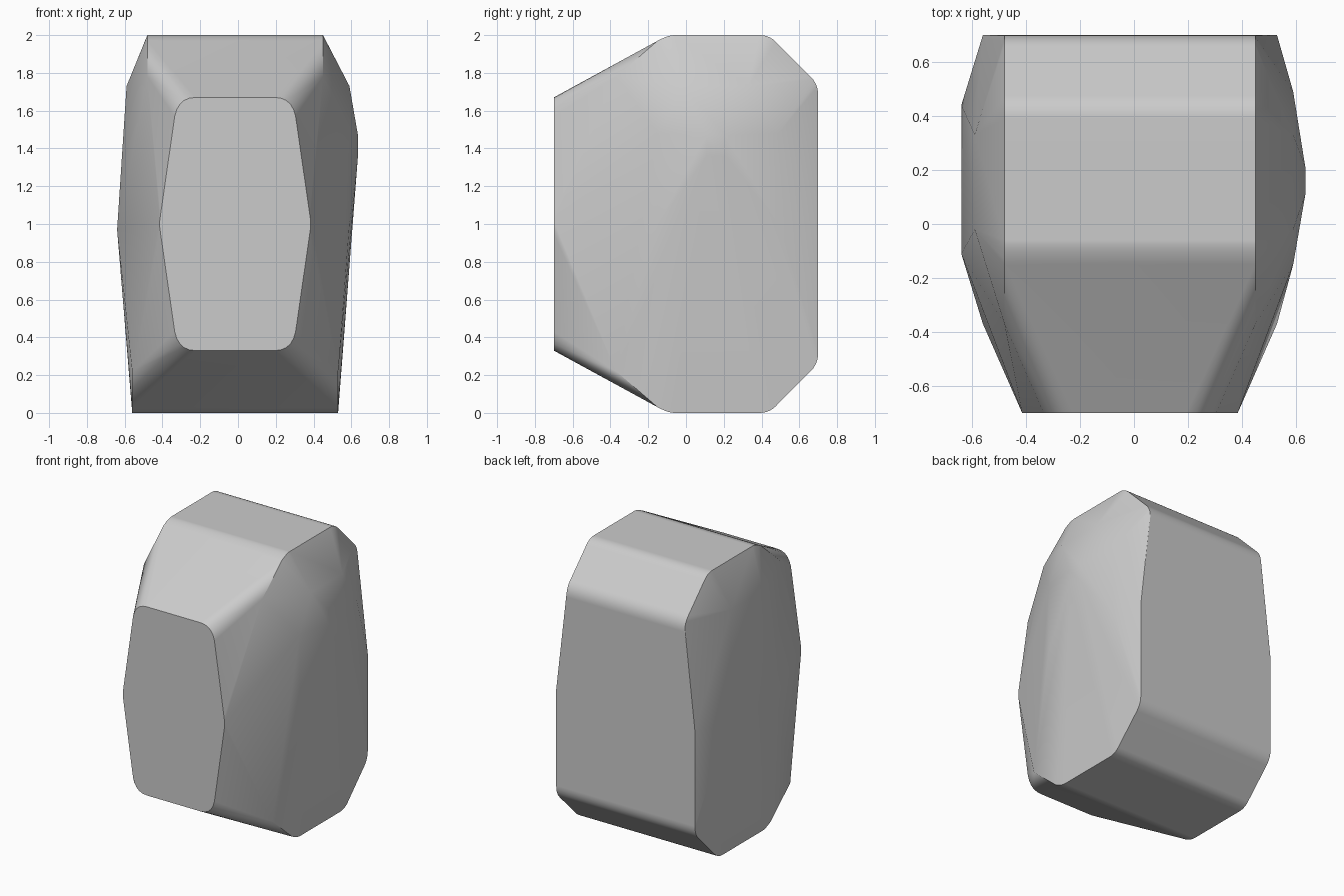
import bpy, bmesh, math
from mathutils import Vector

default = bpy.data.objects.get("Cube")
if default:
    bpy.data.objects.remove(default, do_unlink=True)


def rounded(a, c, b, steps=5):
    """Soft corner from a to b, pulled towards c."""
    a, b, c = Vector(a), Vector(b), Vector(c)
    ts = [i / steps for i in range(steps + 1)]
    return [(1 - t) ** 2 * a + 2 * t * (1 - t) * c + t * t * b for t in ts]


# Side profile (y, height above or below the middle), mirrored top to bottom
profile = (rounded((-0.15, 0.97), (-0.095, 1), (-0.06, 1))
           + rounded((0.39, 1), (0.44, 1), (0.475, 0.965))
           + rounded((0.66, 0.78), (0.70, 0.74), (0.70, 0.68)))

# Front plate outline (x, height), mirrored in both directions
plate = (rounded((0.21, 0.67), (0.30, 0.67), (0.32, 0.57))
         + rounded((0.395, 0.05), (0.405, 0), (0.395, -0.05), 3))

points = []
mid = -0.015
for side in (-1, 1):
    # Narrow rim above, wide rim below
    for y, h in profile:
        points.append((mid + side * 0.465, y, 1 + h))
        points.append((mid + side * 0.545, y, 1 - h))
    points.append((mid + side * 0.545, 0.70, 1))
    # Bevelled shoulders beside the front slopes
    points.append((mid + side * 0.465, -0.37, 1.78))
    points.append((mid + side * 0.545, -0.37, 0.22))
    for x, h in plate:
        points.append((mid + side * x, -0.70, 1 + h))
        points.append((mid + side * x, -0.70, 1 - h))
    # Upper ridge of the bulging flank
    points += [(side * 0.59, -0.02, 1.73), (side * 0.59, 0.33, 1.73)]

# Low broad bulge on one flank, high small bulge on the other
points += [(-0.64, -0.11, 0.97), (-0.64, 0.44, 0.97)]
points += [(0.635, y, z) for y in (0.11, 0.21) for z in (1.36, 1.47)]
points += [(0.59, y, z) for y in (-0.15, 0.49) for z in (1.0, 1.48)]

# Wrap the points into one solid
bm = bmesh.new()
for p in points:
    bm.verts.new(p)
bmesh.ops.remove_doubles(bm, verts=bm.verts[:], dist=0.001)
bmesh.ops.convex_hull(bm, input=bm.verts[:], use_existing_faces=False)
loose = [v for v in bm.verts if not v.link_faces]
bmesh.ops.delete(bm, geom=loose, context='VERTS')
bmesh.ops.dissolve_limit(bm, angle_limit=math.radians(0.5),
                         verts=bm.verts[:], edges=bm.edges[:])
bmesh.ops.recalc_face_normals(bm, faces=bm.faces[:])
mesh = bpy.data.meshes.new("faceted_block")
bm.to_mesh(mesh)
bm.free()

block = bpy.data.objects.new("faceted_block", mesh)
bpy.context.collection.objects.link(block)

# Plain grey
grey = bpy.data.materials.new("light_grey")
grey.use_nodes = True
colour = (0.6, 0.6, 0.6, 1)
grey.diffuse_color = colour
for node in grey.node_tree.nodes:
    if node.type == 'BSDF_PRINCIPLED':
        node.inputs["Base Color"].default_value = colour
mesh.materials.append(grey)

# Smooth corners, crisp rims, flat large faces
for o in bpy.context.selected_objects:
    o.select_set(False)
block.select_set(True)
bpy.context.view_layer.objects.active = block
bpy.ops.object.shade_smooth_by_angle(angle=math.radians(28))
weighted = block.modifiers.new("flat_large_faces", 'WEIGHTED_NORMAL')
weighted.keep_sharp = True
